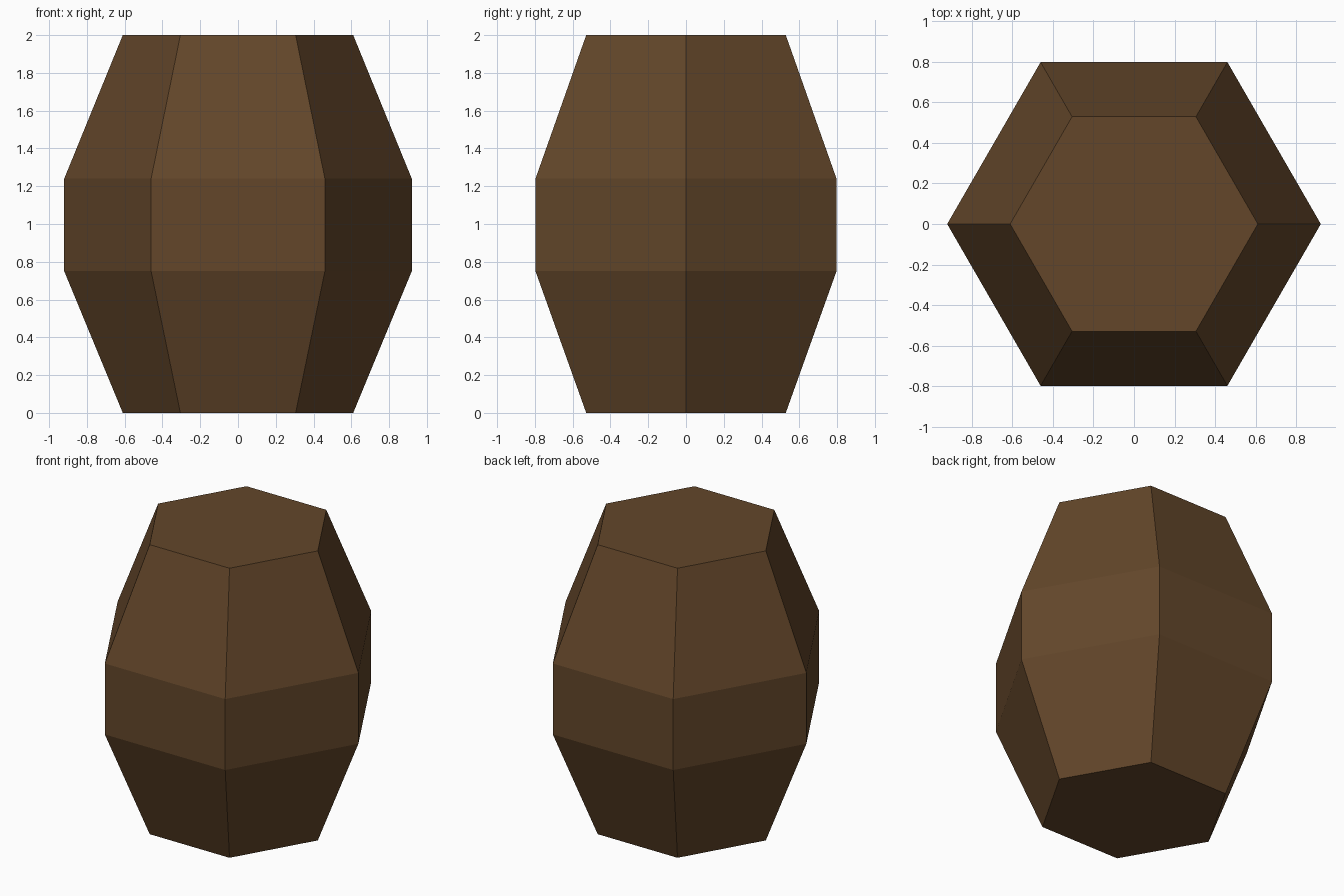
import bpy, bmesh, math

if "Cube" in bpy.data.objects:
    bpy.data.objects.remove(bpy.data.objects["Cube"])

# Flat brown wood colour
wood = bpy.data.materials.new("dark_brown_wood")
wood.diffuse_color = (0.125, 0.062, 0.023, 1.0)
wood.use_nodes = True
wood.node_tree.nodes["Principled BSDF"].inputs["Base Color"].default_value = wood.diffuse_color

SIDES = 6
PROFILE = [(0.61, 0.0), (0.92, 0.75), (0.92, 1.24), (0.61, 2.0)]  # radius, height

bm = bmesh.new()

# Hexagonal rings, corners on the x axis
rings = []
for radius, z in PROFILE:
    angles = [2 * math.pi * i / SIDES for i in range(SIDES)]
    rings.append([bm.verts.new((radius * math.cos(a), radius * math.sin(a), z)) for a in angles])

# Side walls between rings
for low, high in zip(rings, rings[1:]):
    for i in range(SIDES):
        j = (i + 1) % SIDES
        bm.faces.new((low[i], low[j], high[j], high[i]))

# Bottom and top lids
bm.faces.new(rings[0][::-1])
bm.faces.new(rings[-1])

mesh = bpy.data.meshes.new("barrel")
bm.to_mesh(mesh)
bm.free()
mesh.materials.append(wood)
barrel = bpy.data.objects.new("barrel", mesh)
bpy.context.collection.objects.link(barrel)
